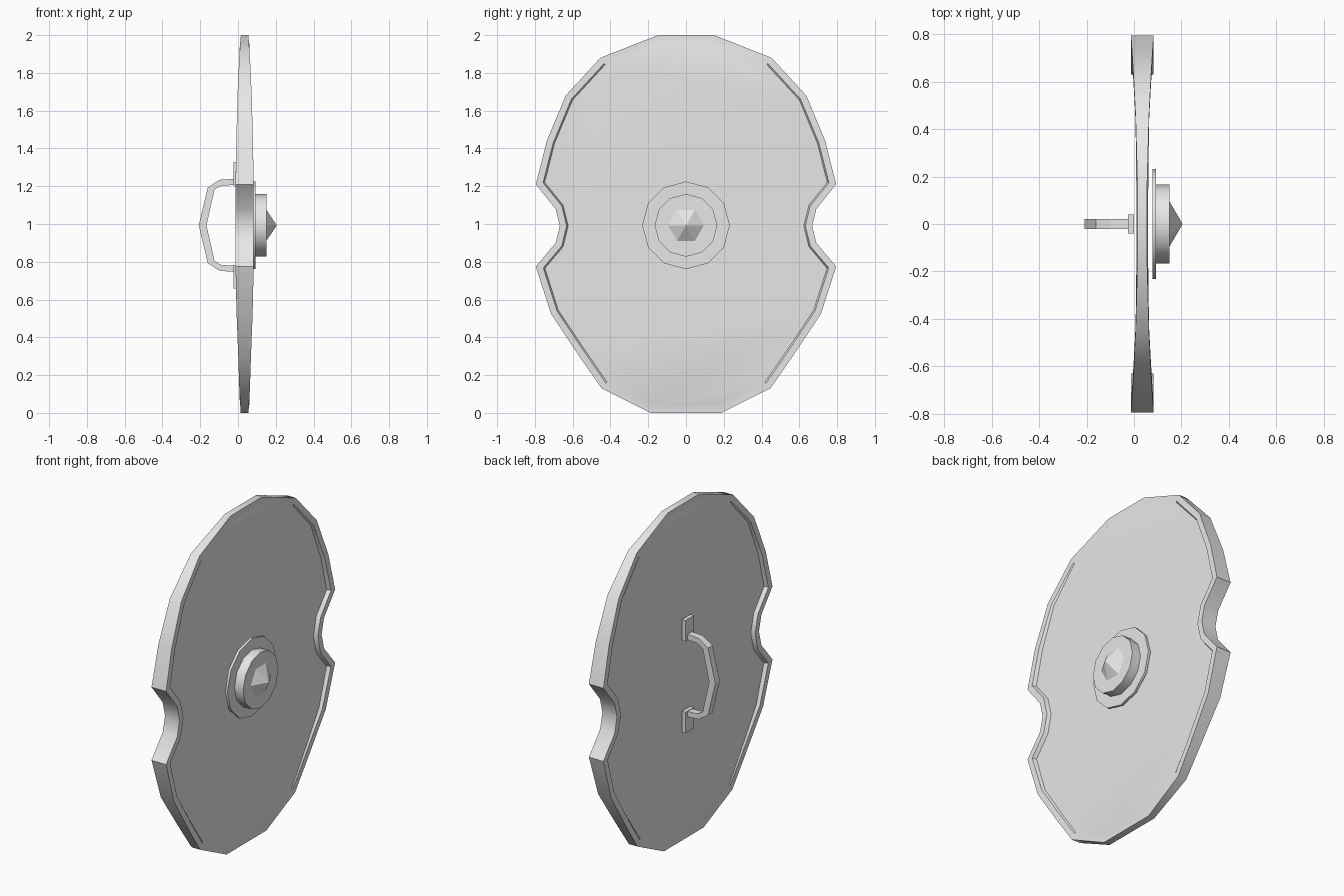
import bpy, bmesh, math
from mathutils import Vector, Matrix

cube = bpy.data.objects.get("Cube")
if cube:
    bpy.data.objects.remove(cube)

grey = bpy.data.materials.new("light_grey")
grey.use_nodes = True
grey.diffuse_color = (0.8, 0.8, 0.8, 1)
grey.node_tree.nodes["Principled BSDF"].inputs["Base Color"].default_value = (0.8, 0.8, 0.8, 1)

MID_X = 0.035   # middle plane of the board
MID_Z = 0.993   # height of boss and handle


def finish(name, bm, smooth=True):
    bmesh.ops.recalc_face_normals(bm, faces=bm.faces)
    mesh = bpy.data.meshes.new(name)
    bm.to_mesh(mesh)
    bm.free()
    mesh.materials.append(grey)
    obj = bpy.data.objects.new(name, mesh)
    bpy.context.collection.objects.link(obj)
    if smooth:
        bpy.ops.object.select_all(action='DESELECT')
        obj.select_set(True)
        bpy.context.view_layer.objects.active = obj
        bpy.ops.object.shade_smooth_by_angle(angle=math.radians(35))
    return obj


def bridge(bm, a, b):
    for i in range(len(a)):
        j = (i + 1) % len(a)
        bm.faces.new((a[i], a[j], b[j], b[i]))


def inset(points, d):
    """Offset a counter-clockwise outline inwards by d."""
    result = []
    for i, p in enumerate(points):
        e1 = (p - points[i - 1]).normalized()
        e2 = (points[(i + 1) % len(points)] - p).normalized()
        n1, n2 = Vector((-e1.y, e1.x)), Vector((-e2.y, e2.x))
        result.append(p + (n1 + n2) * d / (1 + n1.dot(n2)))
    return result


# Board outline (y, z), bottom to top, mirrored across y
side = [(0.187, 0), (0.447, 0.13), (0.565, 0.3), (0.715, 0.525), (0.795, 0.775),
        (0.69, 0.9), (0.668, 0.99), (0.69, 1.08), (0.795, 1.21), (0.737, 1.44),
        (0.637, 1.68), (0.453, 1.88), (0.148, 2)]
outline = [Vector(p) for p in side] + [Vector((-y, z)) for y, z in reversed(side)]


def rim_half(p):
    """Half thickness of the rim, thinning towards the top and bottom."""
    if abs(p.y - 0.99) < 0.25:
        return 0.048
    return 0.019 + 0.029 * (p.x / 0.795) ** 2


# Board with a raised rim around a flat panel on both faces
bm = bmesh.new()
inner, panel = inset(outline, 0.035), inset(outline, 0.043)
outer_rings = []
for s in (-1, 1):
    outer = [bm.verts.new((MID_X + s * rim_half(p), p.x, p.y)) for p in outline]
    lip = [bm.verts.new((MID_X + s * rim_half(p), q.x, q.y)) for p, q in zip(outline, inner)]
    flat = [bm.verts.new((MID_X + s * 0.025, q.x, q.y)) for q in panel]
    bridge(bm, outer, lip)
    bridge(bm, lip, flat)
    bm.faces.new(flat)
    outer_rings.append(outer)
bridge(bm, *outer_rings)
finish("shield_board", bm)


def disc(name, x0, x1, r0, r1, sides, smooth=True):
    """Cylinder or cone along x, with a corner pointing up."""
    bm = bmesh.new()
    turn = Matrix.Translation(((x0 + x1) / 2, 0, MID_Z)) @ Matrix.Rotation(math.pi / 2, 4, 'Y')
    bmesh.ops.create_cone(bm, cap_ends=True, segments=sides, radius1=r0, radius2=r1,
                          depth=x1 - x0, matrix=turn)
    bmesh.ops.remove_doubles(bm, verts=bm.verts, dist=0.0001)
    return finish(name, bm, smooth)


# Boss on the outer face
disc("boss_flange", 0.078, 0.093, 0.232, 0.232, 12)
disc("boss_drum", 0.08, 0.15, 0.166, 0.166, 12)
disc("boss_point", 0.15, 0.205, 0.095, 0, 6, False)

# Bent grip on the inner face: inner and outer edge of the strap (x, z above middle)
half_outer = [(-0.012, 0.247), (-0.097, 0.241), (-0.16, 0.2), (-0.208, 0)]
half_inner = [(-0.012, 0.214), (-0.088, 0.21), (-0.124, 0.19), (-0.167, 0)]
out_edge = half_outer + [(x, -z) for x, z in reversed(half_outer[:-1])]
in_edge = half_inner + [(x, -z) for x, z in reversed(half_inner[:-1])]
bm = bmesh.new()
rings = []
for (xo, zo), (xi, zi) in zip(out_edge, in_edge):
    rings.append([bm.verts.new((x, y, MID_Z + z)) for x, y, z in
                  ((xo, -0.021, zo), (xo, 0.021, zo), (xi, 0.021, zi), (xi, -0.021, zi))])
for a, b in zip(rings, rings[1:]):
    bridge(bm, a, b)
bm.faces.new(rings[0])
bm.faces.new(rings[-1])
finish("grip", bm, False)

# Mounting plates at both grip ends
for name, s in (("upper_grip_plate", 1), ("lower_grip_plate", -1)):
    bm = bmesh.new()
    bmesh.ops.create_cube(bm, size=1, matrix=Matrix.Translation((-0.013, 0, MID_Z + s * 0.273))
                          @ Matrix.Diagonal((0.024, 0.08, 0.125, 1)))
    finish(name, bm, False)
